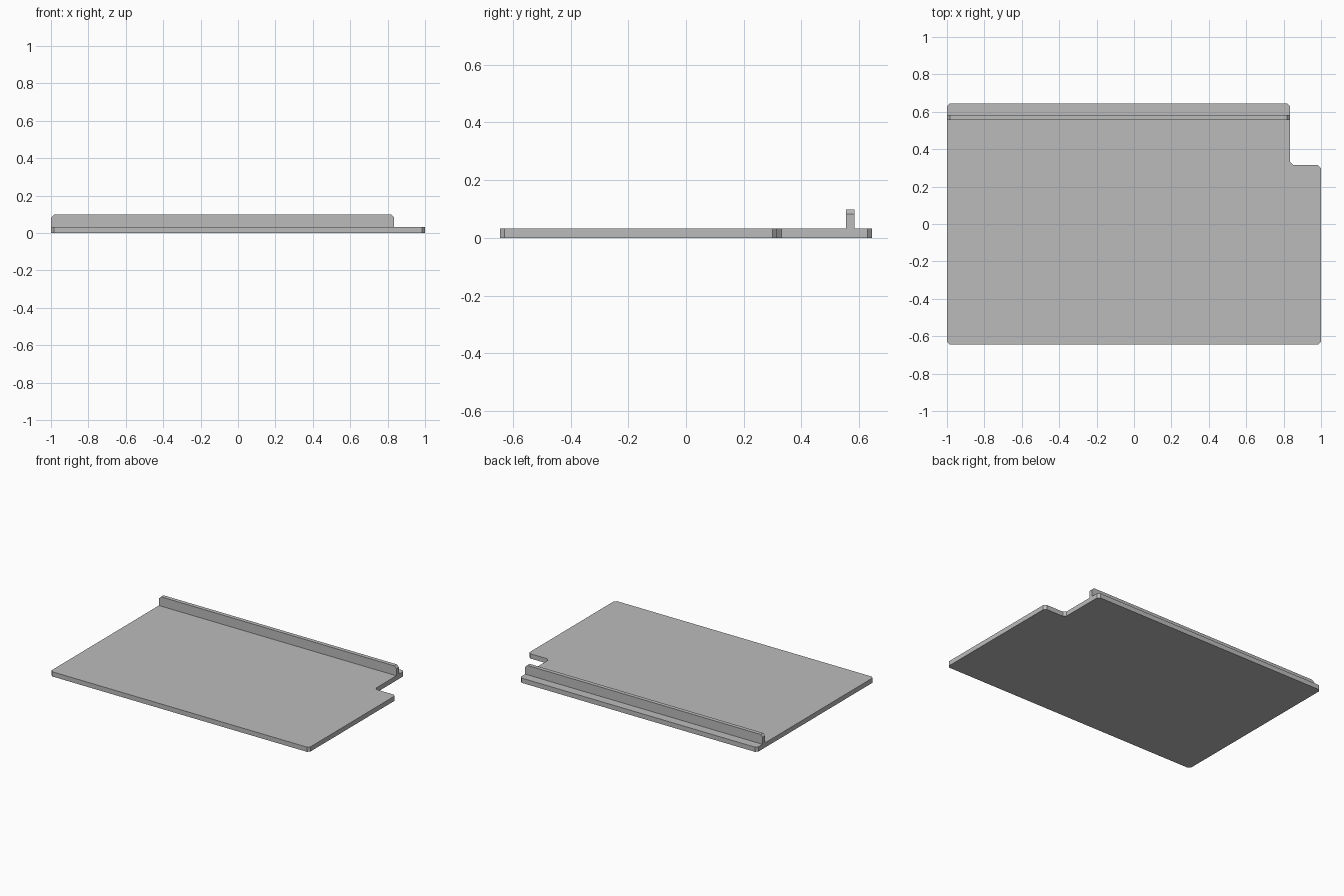
import bpy
import bmesh
from mathutils import Vector

cube = bpy.data.objects.get("Cube")
if cube:
    bpy.data.objects.remove(cube, do_unlink=True)

HALF_X, HALF_Y = 1.0, 0.645
NOTCH_X, NOTCH_Y = 0.835, 0.315
THICK, RAIL_TOP = 0.033, 0.098
RAIL_FRONT, RAIL_BACK = 0.555, 0.583
CUT = 0.016

grey = bpy.data.materials.new("plain grey")
grey.use_nodes = True
grey.diffuse_color = (0.5, 0.5, 0.5, 1)
grey.node_tree.nodes["Principled BSDF"].inputs["Base Color"].default_value = (0.5, 0.5, 0.5, 1)


def clipped(points, keep=()):
    """Cut every corner of an outline, except the indices in keep."""
    result = []
    for i, p in enumerate(points):
        p = Vector(p)
        if i in keep:
            result.append(p)
            continue
        for other in (points[i - 1], points[(i + 1) % len(points)]):
            result.append(p + (Vector(other) - p).normalized() * CUT)
    return result


def extrude(name, outline, offset):
    """Make a flat-sided solid by extruding a closed outline."""
    bm = bmesh.new()
    face = bm.faces.new([bm.verts.new(p) for p in outline])
    moved = bmesh.ops.extrude_face_region(bm, geom=[face], use_keep_orig=True)
    verts = [g for g in moved["geom"] if isinstance(g, bmesh.types.BMVert)]
    bmesh.ops.translate(bm, verts=verts, vec=offset)
    bmesh.ops.recalc_face_normals(bm, faces=bm.faces[:])
    mesh = bpy.data.meshes.new(name)
    bm.to_mesh(mesh)
    bm.free()
    mesh.materials.append(grey)
    obj = bpy.data.objects.new(name, mesh)
    bpy.context.collection.objects.link(obj)
    return obj


# Base plate with a notch in its back left corner
plate = [(-HALF_X, -HALF_Y, 0), (HALF_X, -HALF_Y, 0), (HALF_X, NOTCH_Y, 0),
         (NOTCH_X, NOTCH_Y, 0), (NOTCH_X, HALF_Y, 0), (-HALF_X, HALF_Y, 0)]
extrude("base_plate", clipped(plate), (0, 0, THICK))

# Upright rail along the back, with clipped upper corners
rail = [(-HALF_X, RAIL_FRONT, THICK), (NOTCH_X, RAIL_FRONT, THICK),
        (NOTCH_X, RAIL_FRONT, RAIL_TOP), (-HALF_X, RAIL_FRONT, RAIL_TOP)]
extrude("back_rail", clipped(rail, keep=(0, 1)), (0, RAIL_BACK - RAIL_FRONT, 0))
